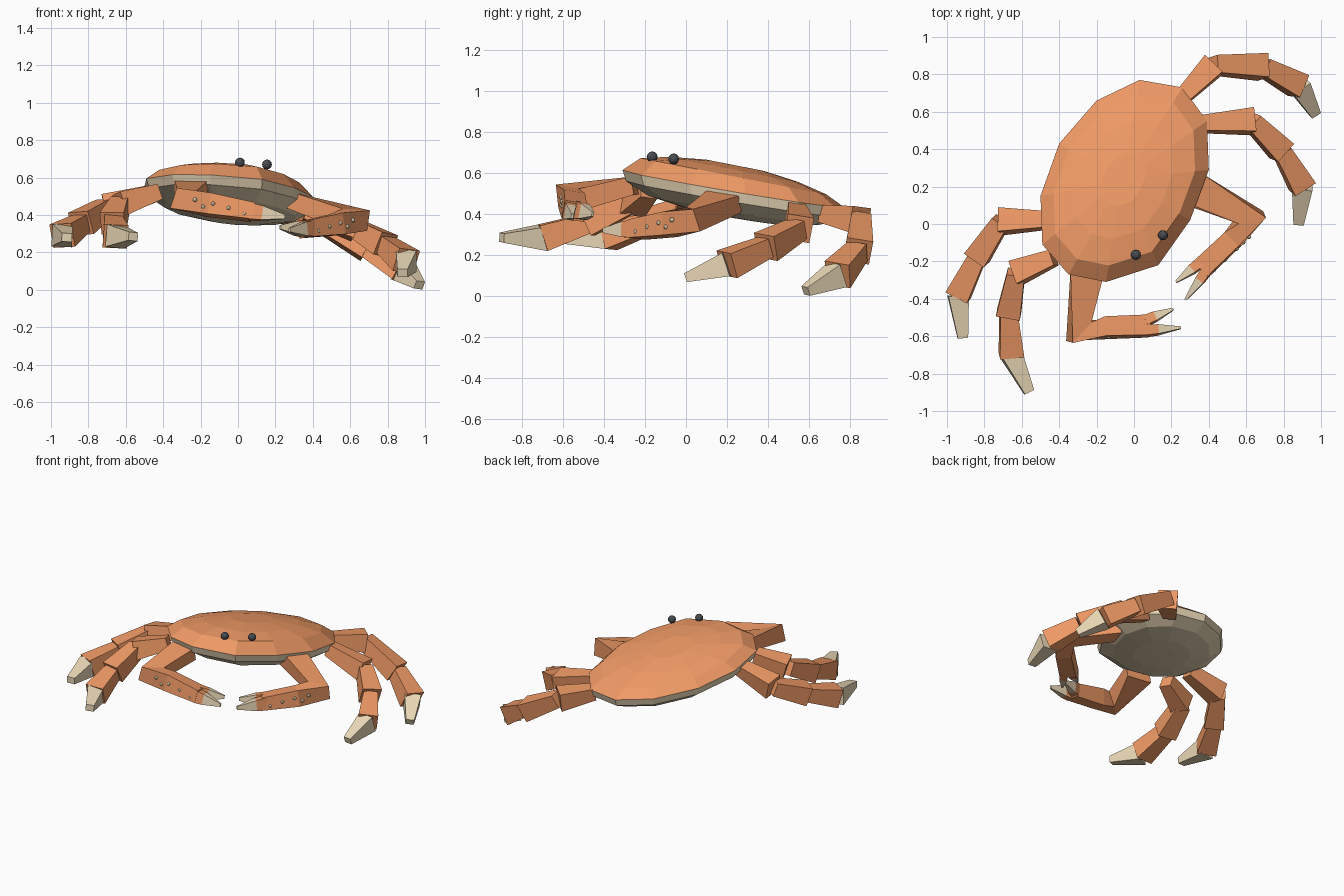
import bpy, bmesh
from mathutils import Vector

if "Cube" in bpy.data.objects:
    bpy.data.objects.remove(bpy.data.objects["Cube"])


def material(name, rgb):
    m = bpy.data.materials.new(name)
    m.diffuse_color = (*rgb, 1)
    m.use_nodes = True
    m.node_tree.nodes["Principled BSDF"].inputs["Base Color"].default_value = m.diffuse_color
    return m


ORANGE = material("orange_shell", (0.86, 0.32, 0.13))
CREAM = material("cream", (0.84, 0.70, 0.48))
DARK = material("dark_eye", (0.07, 0.08, 0.09))


def finish(name, bm, mat):
    bmesh.ops.recalc_face_normals(bm, faces=bm.faces)
    mesh = bpy.data.meshes.new(name)
    bm.to_mesh(mesh)
    bm.free()
    mesh.materials.append(mat)
    ob = bpy.data.objects.new(name, mesh)
    bpy.context.collection.objects.link(ob)
    return ob


def bridge(bm, a, b):
    n = len(a)
    for i in range(n):
        bm.faces.new((a[i], a[(i + 1) % n], b[(i + 1) % n], b[i]))


def limb(name, pts, sizes, mat):
    """Four-sided tapering limb through pts; sizes are (width, height), mitred at bends."""
    bm = bmesh.new()
    pts = [Vector(p) for p in pts]
    dirs = [(b - a).normalized() for a, b in zip(pts, pts[1:])]
    rings = []
    for i, (p, (w, h)) in enumerate(zip(pts, sizes)):
        d = (dirs[max(i - 1, 0)] + dirs[min(i, len(dirs) - 1)]).normalized()
        side = d.cross(Vector((0.03, 0.16, 0.98))).normalized()
        up = side.cross(d)
        rings.append([bm.verts.new(p + side * w / 2 * sx + up * h / 2 * sz)
                      for sx, sz in ((1, 1), (-1, 1), (-1, -1), (1, -1))])
    for a, b in zip(rings, rings[1:]):
        bridge(bm, a, b)
    bm.faces.new(rings[0])
    bm.faces.new(rings[-1])
    return finish(name, bm, mat)


def ball(name, p, r, mat):
    bm = bmesh.new()
    bmesh.ops.create_icosphere(bm, subdivisions=2, radius=r)
    bmesh.ops.translate(bm, verts=bm.verts, vec=p)
    return finish(name, bm, mat)


# Body: a twelve-sided rim on a tilted plane, with shrinking rings above and below
RIM = [(-.2, .66), (.03, .77), (.26, .73), (.39, .55), (.4, .29), (.3, .02),
       (.13, -.22), (-.15, -.31), (-.35, -.27), (-.49, -.11), (-.5, .15), (-.4, .43)]


def dome(name, layers, centre, mat, front_rise=0):
    bm = bmesh.new()
    cx, cy = centre
    rings = []
    for scale, lift in layers:
        ring = []
        for x, y in RIM:
            dx, dy = (x - cx) * scale, (y - cy) * scale
            x, y = cx + dx, cy + dy
            rise = front_rise * (.7 * dx - .7 * dy) if lift else 0
            ring.append(bm.verts.new((x, y, 0.56 - 0.036 * x - 0.16 * y + lift + rise)))
        rings.append(ring)
    for a, b in zip(rings, rings[1:]):
        bridge(bm, a, b)
    bm.faces.new(rings[-1])
    return finish(name, bm, mat)


dome("shell", [(1, 0), (.84, .06), (.58, .094), (.26, .115)], (-.06, .24), ORANGE, .05)
dome("underbelly", [(1, 0), (.97, -.05), (.78, -.105), (.45, -.135), (.2, -.14)],
     (-.02, .27), CREAM)

# Eyes
for side, p in (("left", (.01, -.165, .68)), ("right", (.155, -.06, .67))):
    ball(side + "_eye", p, .027, DARK)

# Walking legs: three flaring segments and a cream pointed foot
LEGS = {
    "right_back_leg": [(.26, .68, .4), (.425, .85, .37), (.69, .84, .22), (.88, .74, .105), (.97, .585, .025)],
    "right_front_leg": [(.36, .535, .415), (.63, .55, .33), (.79, .39, .24), (.9, .2, .155), (.88, .0, .09)],
    "left_back_leg": [(-.45, .02, .515), (-.71, .015, .44), (-.84, -.18, .355), (-.94, -.38, .29), (-.915, -.61, .28)],
    "left_front_leg": [(-.43, -.18, .52), (-.63, -.26, .455), (-.67, -.48, .355), (-.655, -.7, .285), (-.56, -.9, .285)],
}
for name, path in LEGS.items():
    for i in range(3):
        start = (.085, .085) if i == 0 else (.095, .095)
        limb(f"{name}_segment_{i + 1}", path[i:i + 2], [start, (.13, .13)], ORANGE)
    limb(name + "_foot", path[3:], [(.11, .12), (.055, .045)], CREAM)

# Claws: a bent arm, two fingers with cream tips, and studs along the outer face
CLAWS = {
    "right": dict(arm=[(.31, .19, .465), (.625, .035, .375), (.53, -.08, .35), (.36, -.24, .325)],
                  inner=(.225, -.31, .335), outer=(.275, -.405, .32)),
    "left": dict(arm=[(-.25, -.25, .54), (-.295, -.575, .48), (-.16, -.555, .455), (.08, -.545, .415)],
                 inner=(.21, -.455, .4), outer=(.25, -.555, .39)),
}
for side, c in CLAWS.items():
    arm = [Vector(p) for p in c["arm"]]
    limb(side + "_claw_arm", arm, [(.18, .09), (.15, .115), (.105, .115), (.11, .09)], ORANGE)
    along = (arm[3] - arm[2]).normalized()
    out = along.cross(Vector((0, 0, 1))).normalized()
    if out.y > 0:
        out = -out
    for part, sign, tip in (("inner", -1, c["inner"]), ("outer", 1, c["outer"])):
        root = arm[3] - along * .02 + out * .027 * sign
        mid = root.lerp(Vector(tip), .35)
        limb(f"{side}_{part}_finger", [root, mid], [(.055, .088), (.05, .075)], ORANGE)
        limb(f"{side}_{part}_fingertip", [mid, tip], [(.05, .075), (.012, .022)], CREAM)
    for k, (t, dz) in enumerate(((-.3, .015), (-.12, -.015), (.1, .01), (.45, .0), (.8, -.015))):
        p = arm[2].lerp(arm[3], t) + out * .05 + Vector((0, 0, dz))
        ball(f"{side}_claw_stud_{k + 1}", p, .012, CREAM)
